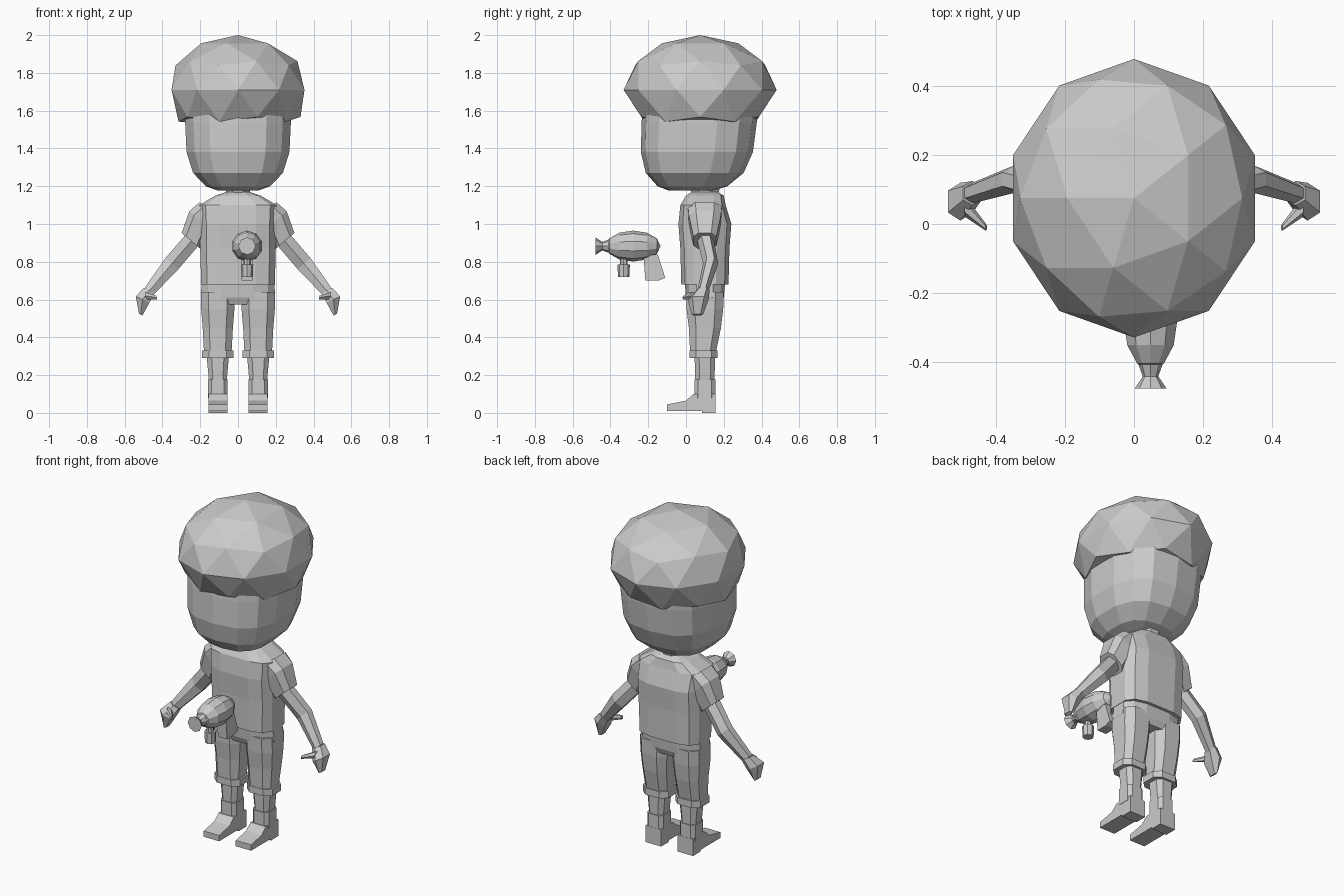
import bpy, bmesh, math
from mathutils import Matrix, Vector

cube = bpy.data.objects.get("Cube")
if cube:
    bpy.data.objects.remove(cube, do_unlink=True)

grey = bpy.data.materials.new("plain grey")
grey.use_nodes = True
grey.diffuse_color = (.6, .6, .6, 1)
shader = grey.node_tree.nodes["Principled BSDF"]
shader.inputs["Base Color"].default_value = grey.diffuse_color


def finish(name, bm, mirrored=False):
    """Turn a bmesh into a flat-shaded object, mirrored across x if asked."""
    bmesh.ops.recalc_face_normals(bm, faces=bm.faces[:])
    mesh = bpy.data.meshes.new(name)
    bm.to_mesh(mesh)
    bm.free()
    mesh.materials.append(grey)
    obj = bpy.data.objects.new(name, mesh)
    bpy.context.collection.objects.link(obj)
    if mirrored:
        modifier = obj.modifiers.new("mirror", 'MIRROR')
        modifier.use_mirror_merge = False
    return obj


def ring(z, width, depth, x=0, y=.1):
    """One cross-section: its centre and its half sizes."""
    return Vector((x, y, z)), width, depth


def loft(name, rings, sides=8, square=3, lean=0, mirrored=False):
    """Skin rounded-square rings, each leaning about y by the given degrees."""
    def soften(value):
        return math.copysign(abs(value) ** (2 / square), value)

    angles = [math.tau * (i + .5) / sides for i in range(sides)]
    outline = [(soften(math.cos(a)), soften(math.sin(a))) for a in angles]
    widest = max(u for u, v in outline)
    deepest = max(v for u, v in outline)
    turn = Matrix.Rotation(math.radians(lean), 3, 'Y')
    bm = bmesh.new()
    loops = []
    for centre, width, depth in rings:
        points = [Vector((u / widest * width, v / deepest * depth, 0)) for u, v in outline]
        loops.append([bm.verts.new(centre + turn @ point) for point in points])
    for lower, upper in zip(loops, loops[1:]):
        for i in range(sides):
            bm.faces.new((lower[i - 1], lower[i], upper[i], upper[i - 1]))
    bm.faces.new(loops[0])
    bm.faces.new(loops[-1])
    return finish(name, bm, mirrored)


def slab(name, profile, left, right, mirrored=False):
    """Extrude a side (y, z) profile between two x positions."""
    bm = bmesh.new()
    face = bm.faces.new([bm.verts.new((left, y, z)) for y, z in profile])
    extruded = bmesh.ops.extrude_face_region(bm, geom=[face])
    moved = [item for item in extruded["geom"] if isinstance(item, bmesh.types.BMVert)]
    bmesh.ops.translate(bm, verts=moved, vec=(right - left, 0, 0))
    return finish(name, bm, mirrored)


def cone(name, centre, start, end, length, turn=Matrix()):
    """Eight-sided tapered cylinder running from radius start to radius end."""
    bm = bmesh.new()
    bmesh.ops.create_cone(bm, cap_ends=True, segments=8, radius1=start, radius2=end,
                          depth=length, matrix=Matrix.Translation(centre) @ turn)
    return finish(name, bm)


# Hair: faceted ball with a flattened, tucked-in underside
bm = bmesh.new()
bmesh.ops.create_icosphere(bm, subdivisions=2, radius=1, matrix=Matrix.Rotation(math.pi, 4, 'Z'))
for vert in bm.verts:
    x, y, z = vert.co
    underside = z < -.1
    tuck = .9 if underside else 1
    height = max(z, -.55) * .32 if underside else z * .29
    vert.co = (x * .37, .075 + y * .405 * tuck, 1.71 + height)
finish("hair", bm)

# Head: round chin rising to straight sides under the hair
head = []
for t in (.02, .08, .27, .57, 1, 1.2):
    swell = (1 - abs(1 - t) ** 3) ** (1 / 3)
    head.append(ring(1.17 + .37 * t, .28 * swell, .305 * swell, y=.02 + .05 * math.sqrt(t)))
loft("head", head, sides=14, square=2.6)
loft("neck", [ring(1.12, .06, .06), ring(1.21, .065, .085)], square=2)

# Shirt with short sleeves
loft("shirt", [ring(.68, .195, .125), ring(.87, .2, .13), ring(1, .2, .14),
               ring(1.1, .205, .12, y=.09), ring(1.15, .12, .1), ring(1.17, .06, .07)],
     sides=12, square=3.5)
loft("sleeves", [ring(1.07, .07, .09, x=.15), ring(1.02, .075, .085, x=.2),
                 ring(.91, .066, .06, x=.248)], lean=-40, mirrored=True)

# Bare arms, hands and thumbs
loft("arms", [ring(.93, .045, .045, x=.23), ring(.79, .045, .04, x=.35, y=.13),
              ring(.645, .03, .03, x=.47, y=.09)], sides=6, square=2, lean=-42, mirrored=True)
loft("hands", [ring(.65, .03, .035, x=.47, y=.09), ring(.6, .04, .055, x=.505, y=.065),
               ring(.52, .01, .03, x=.515, y=.06)], sides=6, square=2.5, lean=-25, mirrored=True)
loft("thumbs", [ring(.62, .02, .03, x=.49, y=.05), ring(.61, .01, .01, x=.43, y=-.01)],
     sides=6, square=2, lean=-80, mirrored=True)

# Trousers with turned-up cuffs
leg = .107
loft("trouser_seat", [ring(.575, .18, .085), ring(.61, .197, .1), ring(.7, .192, .108)], sides=12)
loft("trouser_legs", [ring(.64, .088, .1, leg), ring(.55, .088, .097, leg),
                      ring(.45, .08, .085, leg), ring(.32, .073, .068, leg, .09)], mirrored=True)
loft("trouser_cuffs", [ring(z, .084, .074, leg, .093) for z in (.29, .33)], mirrored=True)

# Shins and boots
loft("shins", [ring(.31, .06, .055, leg), ring(.15, .045, .05, leg)], mirrored=True)
loft("boot_shafts", [ring(z, .052, .056, leg) for z in (.08, .178)], square=4, mirrored=True)
heel = .157
slab("boots", [(-.1, .01), (.083, .01), (.086, 0), (heel, 0), (heel, .1),
               (.04, .1), (0, .065), (-.1, .045)], leg - .052, leg + .05, mirrored=True)

# Floating toy blaster: round body, flared nozzle, hanging canister and grip
barrel_x, barrel_z = .048, .883
forward = Matrix.Rotation(math.pi / 2, 4, 'X')
bm = bmesh.new()
bmesh.ops.create_uvsphere(bm, u_segments=10, v_segments=6, radius=1,
                          matrix=Matrix.Translation((barrel_x, -.28, barrel_z)) @ forward
                          @ Matrix.Diagonal((.082, .082, .145, 1)))
finish("blaster_body", bm)
cone("blaster_neck", (barrel_x, -.42, barrel_z), .04, .022, .05, forward)
cone("blaster_nozzle", (barrel_x, -.46, barrel_z), .022, .046, .036, forward)
cone("blaster_canister", (barrel_x, -.33, .753), .03, .033, .066)
cone("blaster_valve", (barrel_x, -.33, .8), .02, .02, .06)
slab("blaster_grip", [(-.225, .83), (-.15, .84), (-.11, .715), (-.145, .7), (-.215, .7)],
     barrel_x - .03, barrel_x + .03)
